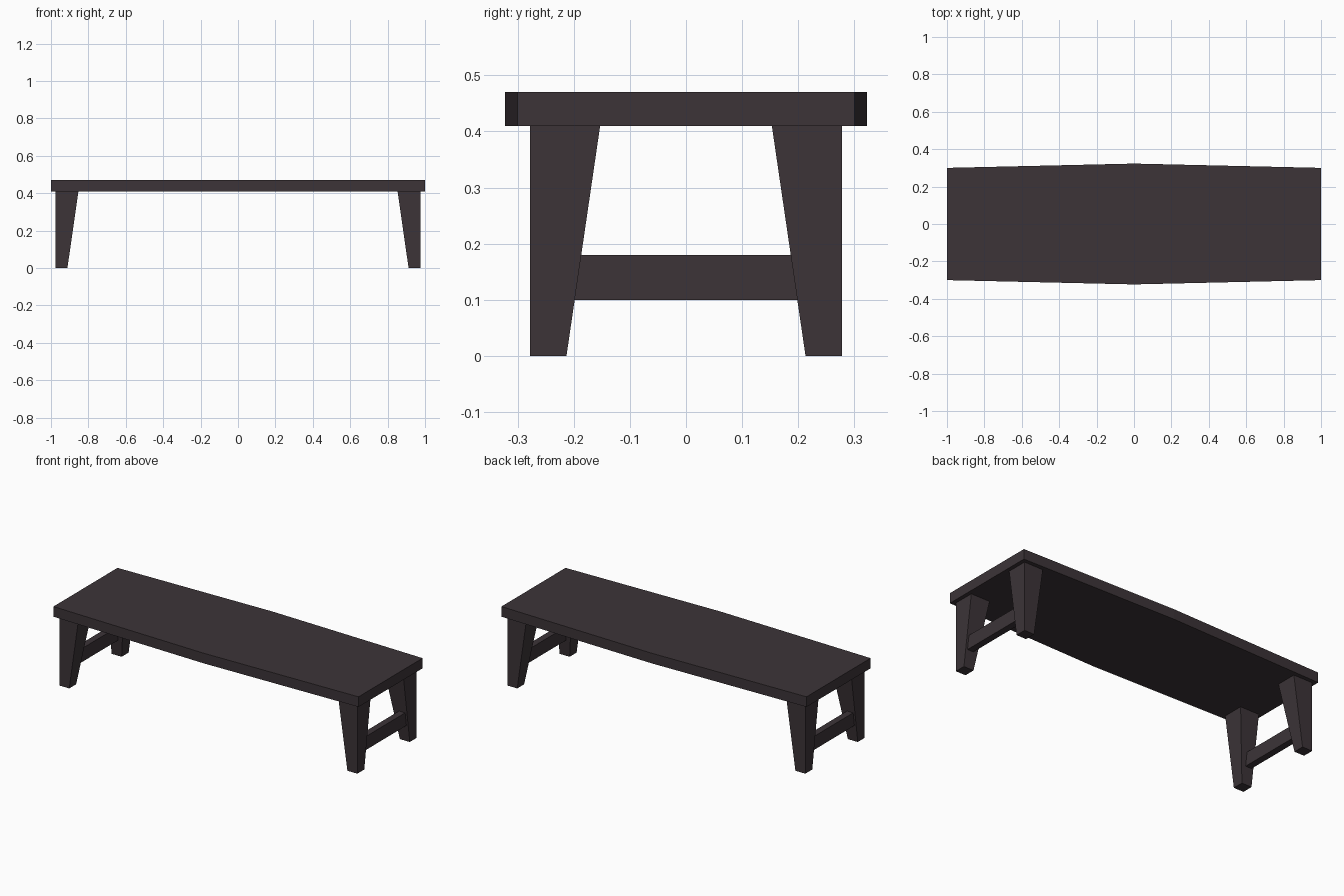
import bpy, bmesh

if "Cube" in bpy.data.objects:
    bpy.data.objects.remove(bpy.data.objects["Cube"])

mat = bpy.data.materials.new("dark brown wood")
mat.diffuse_color = (0.045, 0.034, 0.039, 1)
mat.use_nodes = True
mat.node_tree.nodes["Principled BSDF"].inputs["Base Color"].default_value = mat.diffuse_color


def loft(name, bottom, top, z0, z1):
    """Closed solid between two matching outlines at heights z0 and z1."""
    bm = bmesh.new()
    lo = [bm.verts.new((x, y, z0)) for x, y in bottom]
    hi = [bm.verts.new((x, y, z1)) for x, y in top]
    bm.faces.new(lo)
    bm.faces.new(hi)
    n = len(lo)
    for i in range(n):
        j = (i + 1) % n
        bm.faces.new((lo[i], lo[j], hi[j], hi[i]))
    bmesh.ops.recalc_face_normals(bm, faces=bm.faces)
    me = bpy.data.meshes.new(name)
    bm.to_mesh(me)
    bm.free()
    me.materials.append(mat)
    ob = bpy.data.objects.new(name, me)
    bpy.context.collection.objects.link(ob)
    return ob


def rect(x0, x1, y0, y1):
    return [(x0, y0), (x1, y0), (x1, y1), (x0, y1)]


# Seat board, slightly bowed along both long sides
outline = [(-1, -0.3), (0, -0.323), (1, -0.3), (1, 0.3), (0, 0.323), (-1, 0.3)]
loft("seat", outline, outline, 0.41, 0.47)

# Legs with plumb outer faces and tapered inner faces
for sx, side in ((-1, "left"), (1, "right")):
    for sy, end in ((-1, "front"), (1, "back")):
        foot = rect(sx * 0.912, sx * 0.977, sy * 0.213, sy * 0.278)
        head = rect(sx * 0.853, sx * 0.977, sy * 0.153, sy * 0.278)
        loft(f"{end}_{side}_leg", foot, head, 0, 0.41)

    # Stretcher between each pair of legs, ends cut to the leg taper
    x0, x1 = sx * 0.925, sx * 0.965
    loft(f"{side}_stretcher", rect(x0, x1, -0.2, 0.2),
         rect(x0, x1, -0.19, 0.19), 0.10, 0.18)
